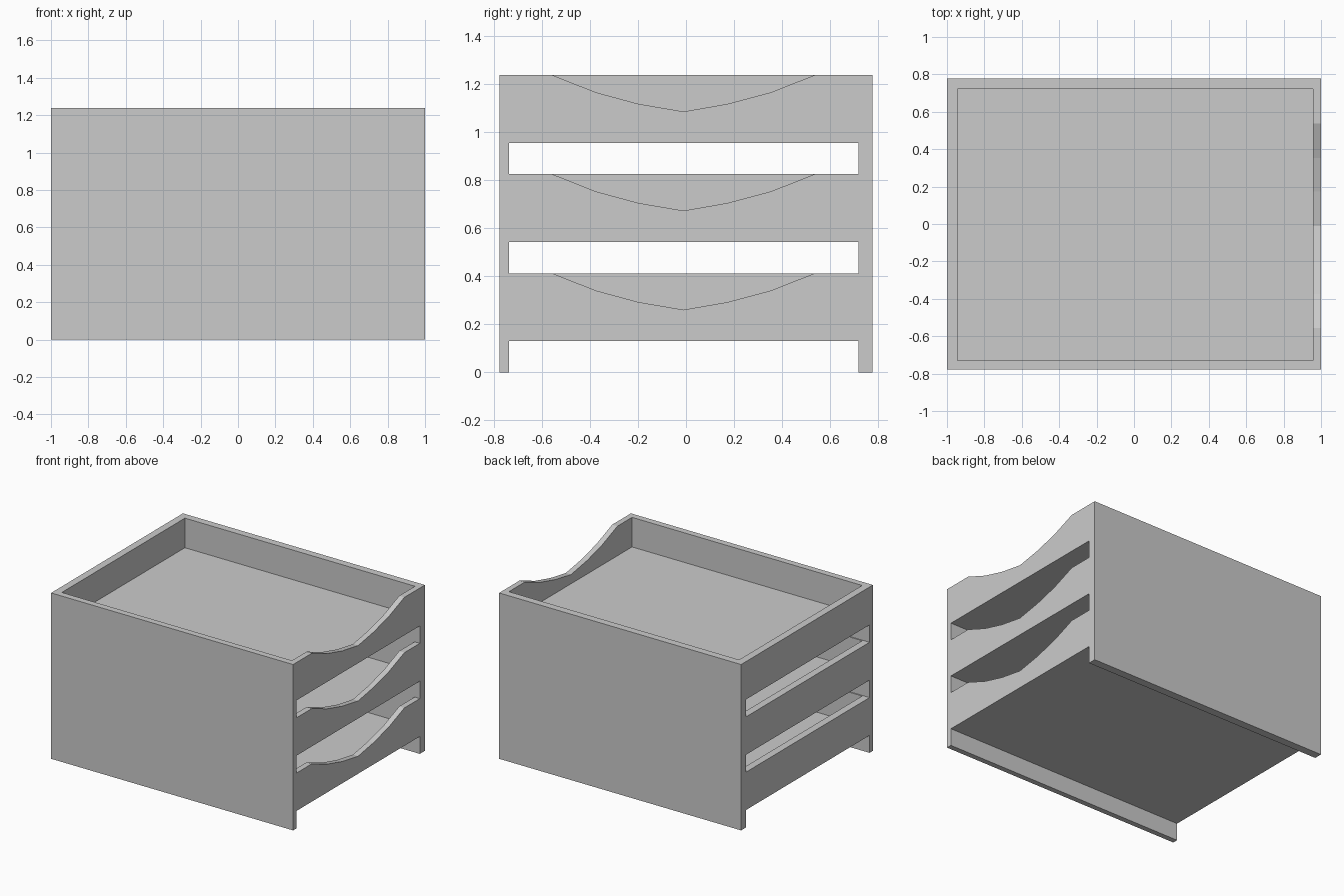
import bpy, bmesh

if "Cube" in bpy.data.objects:
    bpy.data.objects.remove(bpy.data.objects["Cube"])

PITCH = 0.413  # height of one tray


def prism(name, profile, x0, x1):
    """Extrude a closed (y, z) profile along x."""
    bm = bmesh.new()
    face = bm.faces.new([bm.verts.new((x0, y, z)) for y, z in profile])
    ext = bmesh.ops.extrude_face_region(bm, geom=[face])
    verts = [g for g in ext["geom"] if isinstance(g, bmesh.types.BMVert)]
    bmesh.ops.translate(bm, verts=verts, vec=(x1 - x0, 0, 0))
    bmesh.ops.recalc_face_normals(bm, faces=bm.faces)
    mesh = bpy.data.meshes.new(name)
    bm.to_mesh(mesh)
    bm.free()
    obj = bpy.data.objects.new(name, mesh)
    bpy.context.collection.objects.link(obj)
    return obj


# Outer block with full-length runners along front and back
tray = prism("tray_bottom", [
    (-0.778, 0), (-0.738, 0), (-0.738, 0.13), (0.718, 0.13), (0.718, 0),
    (0.778, 0), (0.778, PITCH), (-0.778, PITCH)], -1, 1)

# Paper well, and the finger dip in the right-hand wall
well = prism("well_cutter", [
    (-0.73, 0.192), (0.723, 0.192), (0.723, 0.6), (-0.73, 0.6)], -0.945, 0.957)
dip = prism("dip_cutter", [
    (-0.557, PITCH), (-0.375, 0.341), (-0.198, 0.293), (-0.01, 0.261),
    (0.173, 0.293), (0.353, 0.341), (0.536, PITCH),
    (0.536, 0.6), (-0.557, 0.6)], 0.9, 1.1)

for cutter in (well, dip):
    cutter.hide_render = True
    mod = tray.modifiers.new(cutter.name, "BOOLEAN")
    mod.operation = "DIFFERENCE"
    mod.solver = "EXACT"
    mod.object = cutter

# Bake the cuts, then drop the cutters
bpy.context.view_layer.update()
depsgraph = bpy.context.evaluated_depsgraph_get()
baked = bpy.data.meshes.new_from_object(tray.evaluated_get(depsgraph))
tray.modifiers.clear()
tray.data = baked
for cutter in (well, dip):
    bpy.data.objects.remove(cutter)

# Stack two more identical trays
for i, name in enumerate(("tray_middle", "tray_top"), 1):
    copy = bpy.data.objects.new(name, baked)
    copy.location.z = PITCH * i
    bpy.context.collection.objects.link(copy)
